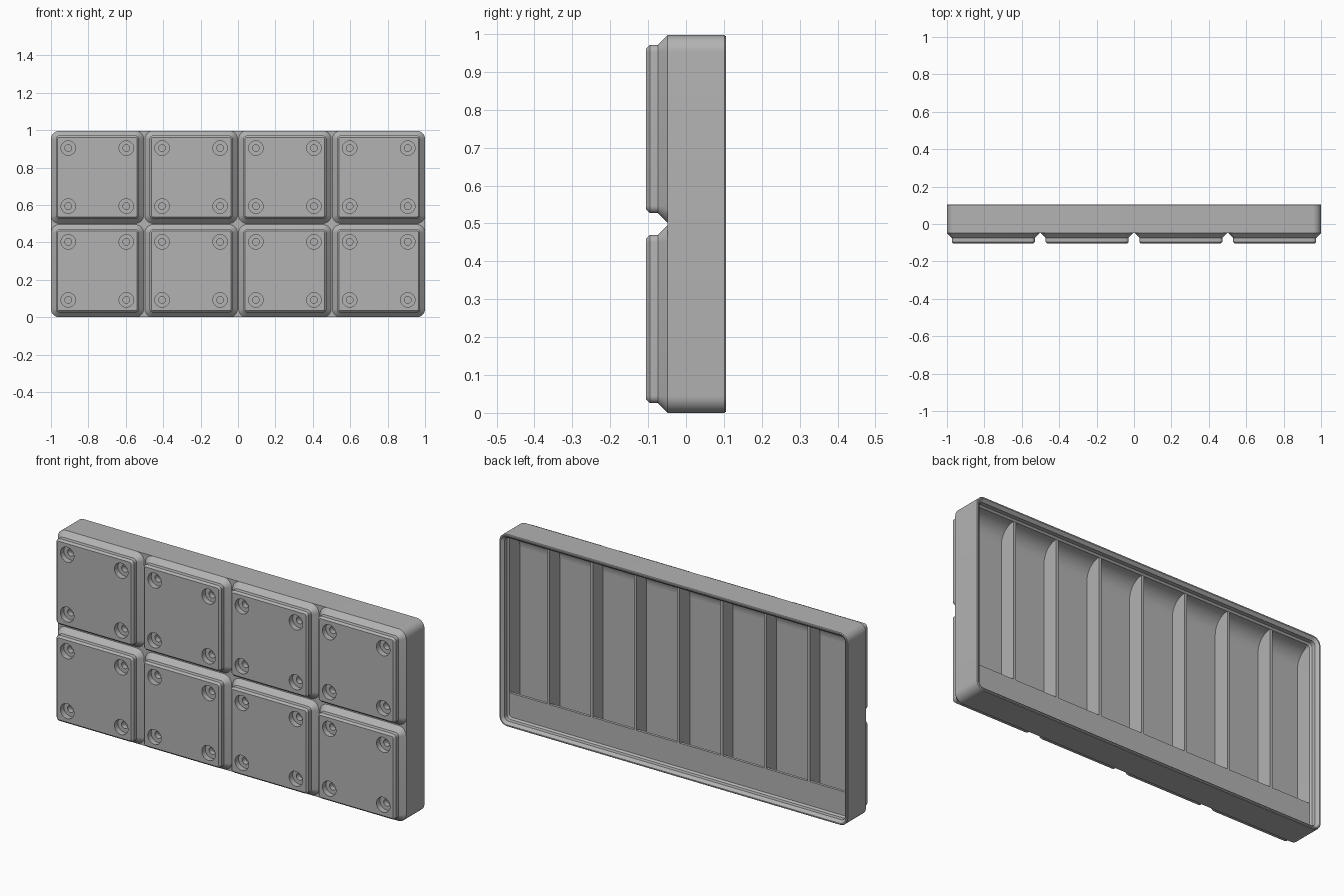
import bpy, bmesh, math
from mathutils import Vector

if "Cube" in bpy.data.objects:
    bpy.data.objects.remove(bpy.data.objects["Cube"], do_unlink=True)

# Dimensions in millimetres, scaled on output
W, H, DEPTH, CELL = 167.5, 83.5, 17.6, 42.0
S = 2 / W
FLOOR, SHELF, LIP = 7.0, 14.0, 2.6

grey = bpy.data.materials.new("plain grey")
grey.use_nodes = True
COLOUR = (0.45, 0.45, 0.45, 1)
grey.diffuse_color = COLOUR
grey.node_tree.nodes["Principled BSDF"].inputs["Base Color"].default_value = COLOUR


def finish(bm, name):
    """Scale to final size and make an object."""
    bmesh.ops.remove_doubles(bm, verts=bm.verts, dist=0.001)
    bmesh.ops.recalc_face_normals(bm, faces=bm.faces)
    for v in bm.verts:
        v.co = Vector((v.co.x * S, (v.co.y - DEPTH / 2) * S, (v.co.z + H / 2) * S))
    mesh = bpy.data.meshes.new(name)
    bm.to_mesh(mesh)
    bm.free()
    mesh.materials.append(grey)
    ob = bpy.data.objects.new(name, mesh)
    bpy.context.collection.objects.link(ob)
    return ob


def smooth(ob):
    bpy.ops.object.select_all(action='DESELECT')
    ob.select_set(True)
    bpy.context.view_layer.objects.active = ob
    bpy.ops.object.shade_smooth_by_angle(angle=math.radians(30))


def ring(bm, cx, cz, w, h, r, y, seg=8):
    """Rounded rectangle in the xz plane."""
    verts = []
    for k, (sx, sz) in enumerate(((1, 1), (-1, 1), (-1, -1), (1, -1))):
        for i in range(seg + 1):
            a = (k + i / seg) * math.pi / 2
            verts.append(bm.verts.new((cx + sx * (w / 2 - r) + r * math.cos(a), y,
                                       cz + sz * (h / 2 - r) + r * math.sin(a))))
    return verts


def loft(bm, cx, cz, w, h, r, profile):
    """Stack inset rounded rectangles given (inset, y) steps and cap the ends."""
    rings = [ring(bm, cx, cz, w - 2 * d, h - 2 * d, r - d, y) for d, y in profile]
    n = len(rings[0])
    for a, b in zip(rings, rings[1:]):
        for i in range(n):
            j = (i + 1) % n
            bm.faces.new((a[i], a[j], b[j], b[i]))
    bm.faces.new(rings[0])
    bm.faces.new(rings[-1])


def prism(name, points, x0, x1):
    """Extrude a (y, z) outline along x."""
    bm = bmesh.new()
    face = bm.faces.new([bm.verts.new((x0, y, z)) for y, z in points])
    out = bmesh.ops.extrude_face_region(bm, geom=[face])
    bmesh.ops.translate(bm, vec=(x1 - x0, 0, 0),
                        verts=[g for g in out["geom"] if isinstance(g, bmesh.types.BMVert)])
    ob = finish(bm, name)
    smooth(ob)
    return ob


# Tray shell with stepped stacking lip
bm = bmesh.new()
loft(bm, 0, 0, W, H, 3.75, [(0, 4.75), (0, 17.3), (0.25, DEPTH), (0.75, DEPTH),
                            (1.9, 16.5), (1.9, 14.7), (LIP, SHELF), (LIP, FLOOR)])
smooth(finish(bm, "tray_shell"))

# One foot in the lower corner, with four stepped magnet and screw holes
fx, fz = -1.5 * CELL, -0.5 * CELL
bm = bmesh.new()
loft(bm, fx, fz, 41.5, 41.5, 3.75, [(2.95, 0), (2.15, 0.8), (2.15, 2.6), (0, 4.75)])
feet = finish(bm, "feet")
bm = bmesh.new()
for sx in (-1, 1):
    for sz in (-1, 1):
        loft(bm, fx + sx * 13, fz + sz * 13, 6.5, 6.5, 3.25,
             [(0, -1), (0, 2.4), (1.75, 2.4), (1.75, 4.7)])
cutter = finish(bm, "hole_cutter")
cutter.hide_render = True

cut = feet.modifiers.new("holes", 'BOOLEAN')
cut.operation, cut.solver, cut.object = 'DIFFERENCE', 'EXACT', cutter
bpy.context.view_layer.objects.active = feet
bpy.ops.object.modifier_apply(modifier=cut.name)
bpy.data.objects.remove(cutter, do_unlink=True)
smooth(feet)

# Repeat the foot over the four by two grid
for count, step in ((4, (CELL * S, 0, 0)), (2, (0, 0, CELL * S))):
    arr = feet.modifiers.new("grid", 'ARRAY')
    arr.count = count
    arr.use_relative_offset = False
    arr.use_constant_offset = True
    arr.constant_offset_displace = step

# Seven dividers making eight compartments
inner_x, inner_z = W / 2 - LIP, H / 2 - LIP
pitch = (W - 1.9 + 1.2) / 8
for i in range(-3, 4):
    prism("divider", [(FLOOR - 1, -inner_z - 0.5), (SHELF, -inner_z - 0.5),
                      (SHELF, inner_z + 0.5), (FLOOR - 1, inner_z + 0.5)],
          i * pitch - 0.6, i * pitch + 0.6)

# Curved scoop along the upper wall
r = SHELF - FLOOR
arc = [(SHELF - r * math.cos(a), inner_z - r + r * math.sin(a))
       for a in (k * math.pi / 24 for k in range(13))]
prism("scoop", arc + [(SHELF, inner_z + 0.5), (FLOOR - 0.5, inner_z + 0.5), (FLOOR - 0.5, inner_z - r)],
      -inner_x - 0.3, inner_x + 0.3)

# Overhanging label shelf along the lower wall
edge = -H / 2 + 13
prism("label_shelf", [(SHELF, -inner_z - 0.5), (SHELF, edge), (SHELF - 1.2, edge),
                      (FLOOR - 0.1, edge - 8), (FLOOR - 0.1, -inner_z - 0.5)],
      -inner_x - 0.3, inner_x + 0.3)
